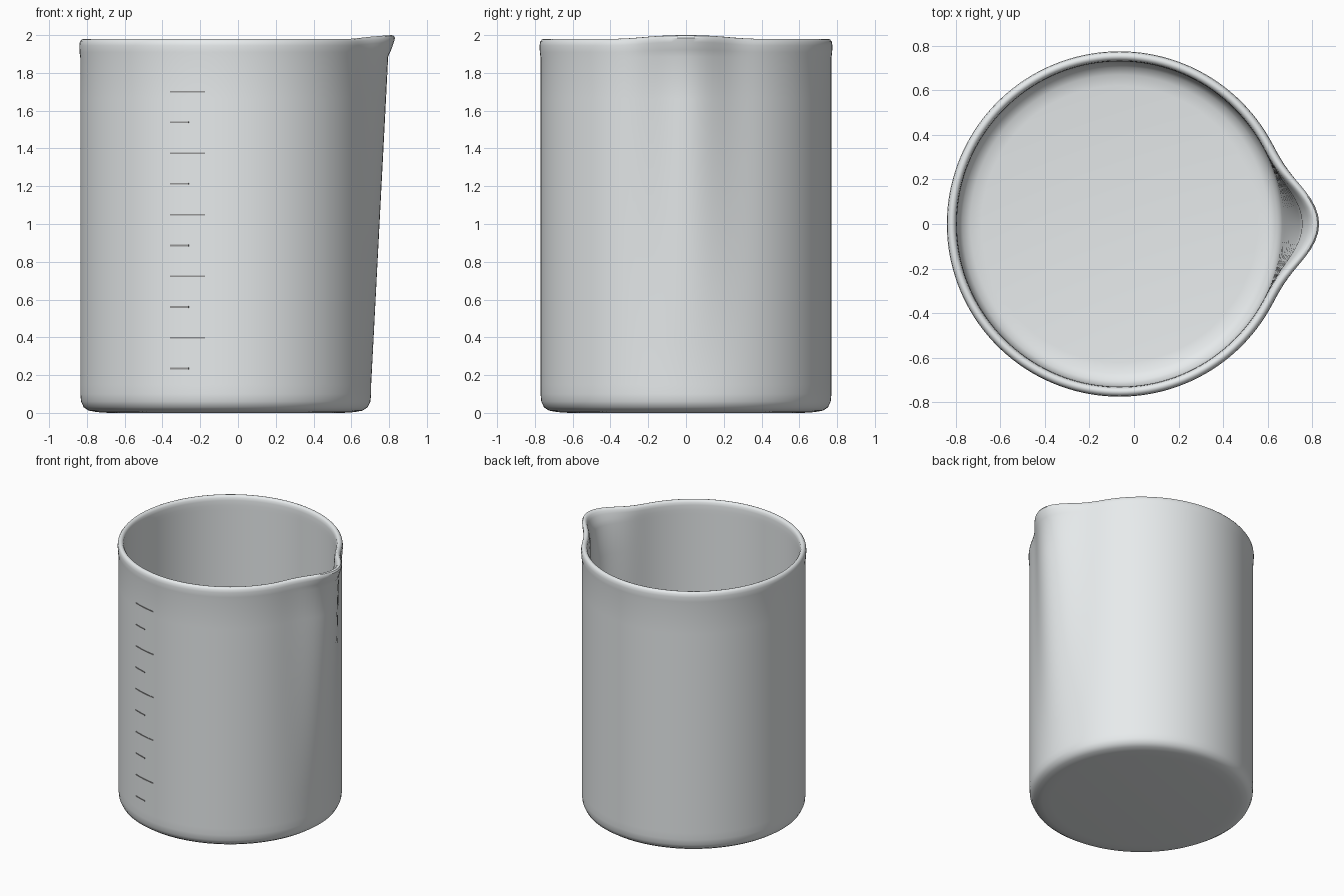
import bpy, bmesh
from math import sin, cos, pi, radians, acos

if "Cube" in bpy.data.objects:
    bpy.data.objects.remove(bpy.data.objects["Cube"])

CX, SEG = -0.065, 144
R_OUT = 0.77


def new_object(name, bm, color):
    bmesh.ops.recalc_face_normals(bm, faces=bm.faces)
    me = bpy.data.meshes.new(name)
    bm.to_mesh(me)
    bm.free()
    ob = bpy.data.objects.new(name, me)
    bpy.context.collection.objects.link(ob)
    mat = bpy.data.materials.new(name + "_material")
    mat.diffuse_color = color
    mat.use_nodes = True
    mat.node_tree.nodes["Principled BSDF"].inputs["Base Color"].default_value = mat.diffuse_color
    me.materials.append(mat)
    bpy.ops.object.select_all(action='DESELECT')
    ob.select_set(True)
    bpy.context.view_layer.objects.active = ob
    bpy.ops.object.shade_smooth_by_angle(angle=radians(40))
    return ob


def bump(angle, width, power):
    # smooth peak centred on the spout direction (+x)
    if abs(angle) >= width:
        return 0.0
    return (0.5 + 0.5 * cos(pi * angle / width)) ** power


def spout_push(z):
    # spout channel widens steadily upward and flares at the lip
    push = 0.09 * max(0.0, min(1.0, (z - 0.15) / 1.73))
    return push + 0.036 * max(0.0, min(1.0, (z - 1.88) / 0.09))


# Beaker wall profile: base, outer wall, rim bead, inner wall, floor
profile = [(0.62, 0.0), (0.68, 0.004), (0.725, 0.012), (0.752, 0.03), (0.766, 0.06), (R_OUT, 0.1)]
profile += [(R_OUT, 0.15 + 1.73 * i / 8) for i in range(9)]
profile += [(0.774, 1.91), (0.775, 1.945), (0.772, 1.965), (0.763, 1.977), (0.753, 1.98),
            (0.743, 1.977), (0.734, 1.965), (0.731, 1.945), (0.73, 1.91)]
profile += [(0.73, 1.88 - 1.73 * i / 8) for i in range(9)]
profile += [(0.724, 0.105), (0.705, 0.07), (0.67, 0.052), (0.62, 0.045)]

bm = bmesh.new()
rings = []
for r, z in profile:
    ring = []
    for i in range(SEG):
        a = 2 * pi * i / SEG
        d = a if a <= pi else a - 2 * pi
        rr = r + spout_push(z) * bump(d, radians(32), 2.0)
        lift = 0.02 * max(0.0, min(1.0, (z - 1.85) / 0.1)) * bump(d, radians(32), 1.0)
        ring.append(bm.verts.new((CX + rr * cos(a), rr * sin(a), z + lift)))
    rings.append(ring)
for lo, hi in zip(rings, rings[1:]):
    for i in range(SEG):
        j = (i + 1) % SEG
        bm.faces.new((lo[i], lo[j], hi[j], hi[i]))
bm.faces.new(rings[0])
bm.faces.new(rings[-1])
new_object("beaker_body", bm, (0.8, 0.83, 0.84, 1))

# Graduation marks: thin curved strips, alternating short and long
bm = bmesh.new()
for k in range(10):
    z = 0.235 + 0.1628 * k
    x0, x1 = -0.36, (-0.26 if k % 2 == 0 else -0.175)
    a0, a1 = (-acos((x - CX) / R_OUT) for x in (x0, x1))
    sections = []
    for i in range(7):
        a = a0 + (a1 - a0) * i / 6
        sections.append([bm.verts.new((CX + r * cos(a), r * sin(a), z + h))
                         for r, h in ((0.765, -0.004), (0.773, -0.004), (0.773, 0.004), (0.765, 0.004))])
    for s, t in zip(sections, sections[1:]):
        for i in range(4):
            j = (i + 1) % 4
            bm.faces.new((s[i], s[j], t[j], t[i]))
    bm.faces.new(sections[0])
    bm.faces.new(sections[-1])
new_object("graduation_marks", bm, (0.3, 0.3, 0.3, 1))
